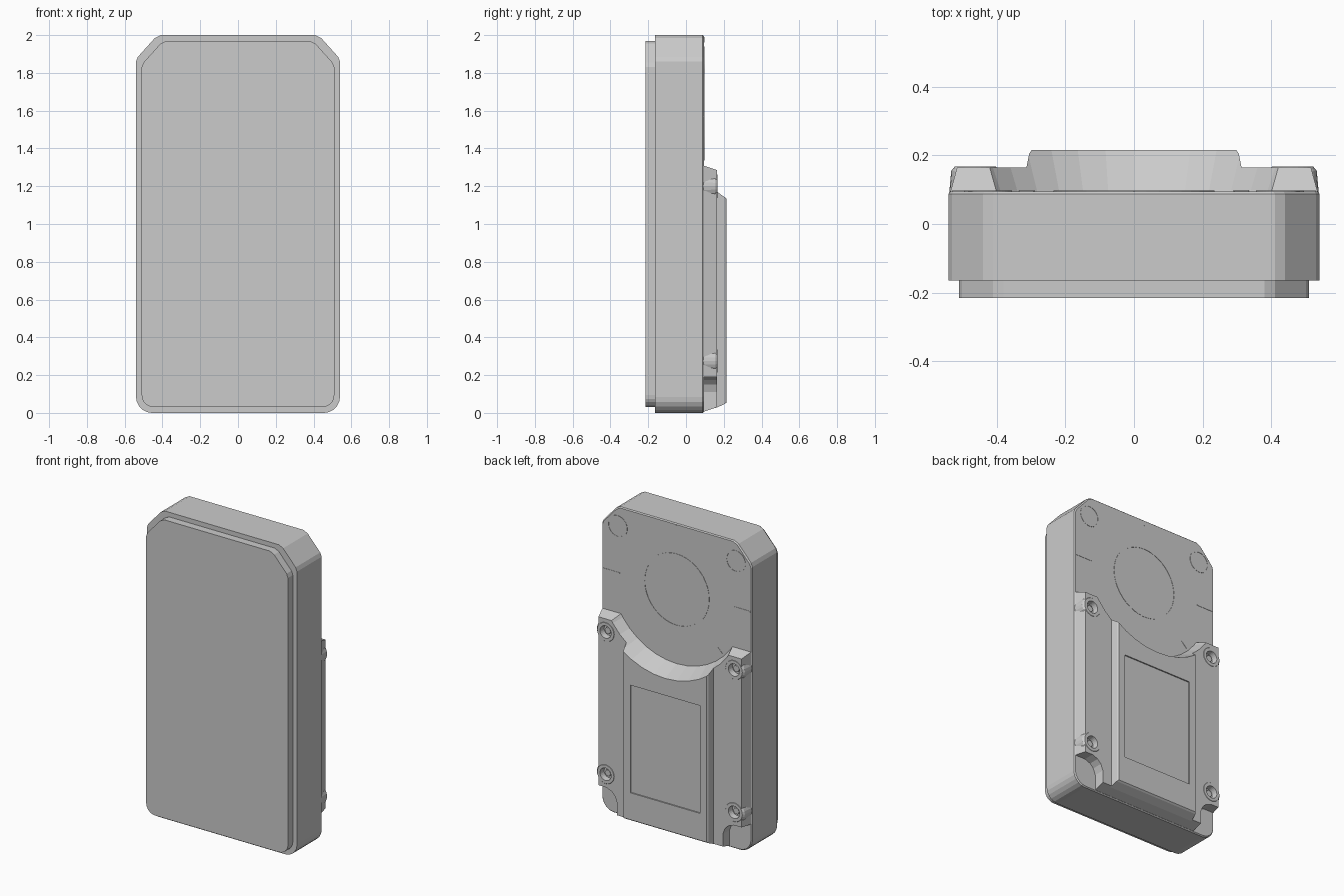
import bpy, bmesh, math

if "Cube" in bpy.data.objects:
    bpy.data.objects.remove(bpy.data.objects["Cube"])

grey = bpy.data.materials.new("light grey plastic")
grey.use_nodes = True
grey.diffuse_color = (0.6, 0.6, 0.6, 1)
grey.node_tree.nodes["Principled BSDF"].inputs["Base Color"].default_value = (0.6, 0.6, 0.6, 1)


def loft(name, sections):
    """Solid through matching (x, z) outlines placed at successive y depths."""
    bm = bmesh.new()
    rings = [[bm.verts.new((x, y, z)) for x, z in pts] for y, pts in sections]
    n = len(rings[0])
    for a, b in zip(rings, rings[1:]):
        for i in range(n):
            j = (i + 1) % n
            bm.faces.new((a[i], a[j], b[j], b[i]))
    bm.faces.new(rings[0])
    bm.faces.new(rings[-1])
    bmesh.ops.recalc_face_normals(bm, faces=bm.faces)
    me = bpy.data.meshes.new(name)
    bm.to_mesh(me)
    bm.free()
    me.materials.append(grey)
    ob = bpy.data.objects.new(name, me)
    bpy.context.collection.objects.link(ob)
    return ob


def circle(cx, cz, r, n=24):
    return [(cx + r * math.cos(math.tau * i / n), cz + r * math.sin(math.tau * i / n))
            for i in range(n)]


def rect(x0, x1, z0, z1):
    return [(x0, z0), (x1, z0), (x1, z1), (x0, z1)]


def case_outline(inset):
    """Rounded lower corners, clipped upper corners."""
    w, lo, hi, r = 0.54 - inset, inset, 2 - inset, 0.085 - inset * 0.7
    half = []
    for i in range(6):
        a = math.radians(-90 + 18 * i)
        half.append((w - r + r * math.cos(a), lo + r + r * math.sin(a)))
    half += [(w, hi - 0.14), (w - 0.01, hi - 0.115), (w - 0.1, hi - 0.015), (w - 0.13, hi)]
    return half + [(-x, z) for x, z in reversed(half)]


def cut(target, cutters):
    for c in cutters:
        c.hide_render = True
        mod = target.modifiers.new("cut", "BOOLEAN")
        mod.operation, mod.solver, mod.object = "DIFFERENCE", "EXACT", c
        bpy.context.view_layer.objects.active = target
        bpy.ops.object.modifier_apply(modifier=mod.name)


# Main case and front panel
loft("case_body", [(-0.165, case_outline(0)), (0.088, case_outline(0)),
                   (0.095, case_outline(0.006))])
loft("front_panel", [(-0.215, case_outline(0.03)), (-0.16, case_outline(0.03))])

# Raised rear plate and thicker centre housing
plate = loft("rear_plate", [(0.085, rect(-0.537, 0.537, 0.004, 1.312)),
                            (0.165, rect(-0.515, 0.515, 0.03, 1.285))])
housing = loft("centre_housing", [(0.155, rect(-0.315, 0.315, 0.025, 1.3)),
                                  (0.205, rect(-0.305, 0.305, 0.047, 1.3)),
                                  (0.215, rect(-0.298, 0.298, 0.055, 1.3))])

# Helpers: conical dish, label recess, corner pockets and screw holes
DISH_Z = 1.57
dish = loft("dish_cutter", [(0.06, circle(0, DISH_Z, 0.465, 40)),
                            (0.3, circle(0, DISH_Z, 0.565, 40))])
label = loft("label_cutter", [(0.207, rect(-0.25, 0.25, 0.23, 0.93)),
                              (0.3, rect(-0.25, 0.25, 0.23, 0.93))])
helpers = [dish, label]
cut(housing, [dish, label])
cut(plate, [dish])

for side, s in (("left", 1), ("right", -1)):
    pocket_outline = [(0.6, -0.1), (0.6, 0.19), (0.46, 0.19), (0.42, 0.175),
                      (0.395, 0.15), (0.38, 0.11), (0.38, -0.1)]
    outline = [(s * x, z) for x, z in pocket_outline]
    pocket = loft("pocket_cutter", [(0.05, outline), (0.3, outline)])
    helpers.append(pocket)
    cut(plate, [pocket])
    # Screw bosses with sunken heads
    for level, z in (("lower", 0.275), ("upper", 1.2)):
        x = s * 0.462
        boss = loft(f"{level}_{side}_boss", [(0.09, circle(x, z, 0.076)),
                                             (0.155, circle(x, z, 0.07)),
                                             (0.167, circle(x, z, 0.06))])
        hole = loft("hole_cutter", [(0.13, circle(x, z, 0.036)),
                                    (0.2, circle(x, z, 0.044))])
        helpers.append(hole)
        cut(boss, [hole])
        cut(plate, [hole])
        loft(f"{level}_{side}_screw", [(0.12, circle(x, z, 0.022, 6)),
                                       (0.145, circle(x, z, 0.022, 6))])

for h in helpers:
    bpy.data.objects.remove(h)


def thin_ring(name, cx, cz, r):
    """Fine raised circular line on the back of the case."""
    ring = loft(name, [(0.09, circle(cx, cz, r, 40)), (0.097, circle(cx, cz, r, 40))])
    core = loft("ring_cutter", [(0.08, circle(cx, cz, r - 0.006, 40)),
                                (0.2, circle(cx, cz, r - 0.006, 40))])
    cut(ring, [core])
    bpy.data.objects.remove(core)


# Circular markings
thin_ring("centre_ring", 0, DISH_Z, 0.235)
thin_ring("left_corner_ring", 0.425, 1.87, 0.07)
thin_ring("right_corner_ring", -0.425, 1.87, 0.07)

# Radial tick marks around the dish, plus the top notch
for i, (deg, r0, r1) in enumerate([(0, 0.41, 0.53), (180, 0.41, 0.53), (225, 0.41, 0.47),
                                   (270, 0.39, 0.475), (315, 0.41, 0.47), (90, 0.39, 0.42)]):
    c, s = math.cos(math.radians(deg)), math.sin(math.radians(deg))
    pts = [(r * c - t * s, DISH_Z + r * s + t * c)
           for r, t in ((r0, -0.003), (r1, -0.003), (r1, 0.003), (r0, 0.003))]
    loft(f"tick_mark_{i + 1}", [(0.09, pts), (0.097, pts)])
